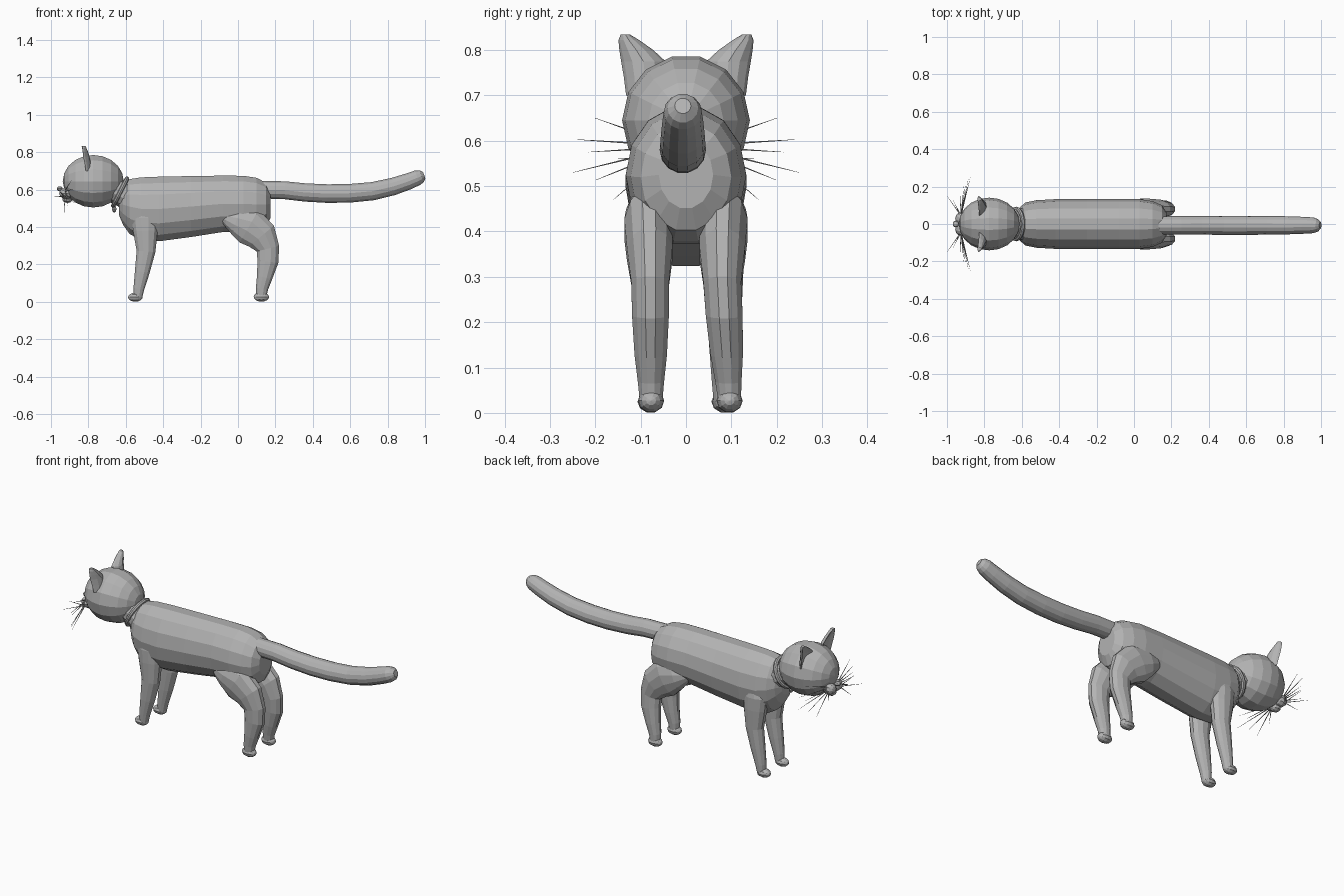
import bpy, bmesh, math
from mathutils import Vector, Matrix

if "Cube" in bpy.data.objects:
    bpy.data.objects.remove(bpy.data.objects["Cube"])

fur = bpy.data.materials.new("grey")
fur.diffuse_color = (0.45, 0.45, 0.45, 1)
fur.use_nodes = True
fur.node_tree.nodes["Principled BSDF"].inputs["Base Color"].default_value = fur.diffuse_color


def finish(name, bm):
    bmesh.ops.recalc_face_normals(bm, faces=bm.faces)
    me = bpy.data.meshes.new(name)
    bm.to_mesh(me)
    bm.free()
    me.materials.append(fur)
    ob = bpy.data.objects.new(name, me)
    bpy.context.collection.objects.link(ob)
    return ob


def skin(name, rings):
    """Join rings of points into a closed skin."""
    bm = bmesh.new()
    vs = [[bm.verts.new(p) for p in r] for r in rings]
    n = len(vs[0])
    for a, b in zip(vs, vs[1:]):
        for i in range(n):
            j = (i + 1) % n
            bm.faces.new((a[i], a[j], b[j], b[i]))
    bm.faces.new(vs[0])
    bm.faces.new(vs[-1])
    return finish(name, bm)


def loft(name, pts, sides=12, upright=False):
    """Tube along points (x, y, z, radius in the xz plane, radius along y)."""
    rings = []
    for k, (x, y, z, ra, rb) in enumerate(pts):
        a, b = pts[max(k - 1, 0)], pts[min(k + 1, len(pts) - 1)]
        t = Vector((1, 0, 0)) if upright else Vector((b[0] - a[0], 0, b[2] - a[2])).normalized()
        n = Vector((-t.z, 0, t.x))
        ring = []
        for i in range(sides):
            w = math.tau * (i + 0.5) / sides
            ring.append(Vector((x, y, z)) + n * ra * math.cos(w) + Vector((0, rb * math.sin(w), 0)))
        rings.append(ring)
    return skin(name, rings)


def ball(name, c, r, u=12, v=8):
    """Ellipsoid with its poles along x."""
    bm = bmesh.new()
    m = Matrix.Translation(c) @ Matrix.Diagonal((*r, 1)) @ Matrix.Rotation(math.pi / 2, 4, 'Y')
    bmesh.ops.create_uvsphere(bm, u_segments=u, v_segments=v, radius=1, matrix=m)
    return finish(name, bm)


# body: x, top, bottom, half width
body = [(-0.635, .58, .46, .05), (-0.615, .63, .41, .085), (-0.58, .66, .36, .115),
        (-0.52, .67, .325, .127), (-0.42, .674, .32, .133), (-0.25, .677, .343, .133),
        (-0.08, .679, .37, .133), (0.03, .678, .37, .133), (0.10, .667, .375, .122),
        (0.15, .64, .40, .10), (0.175, .60, .45, .06)]
loft("body", [(x, 0, (t + b) / 2, (t - b) / 2, w) for x, t, b, w in body], 14, True)

# neck
loft("neck", [(-0.72, 0, .625, .075, .08), (-0.63, 0, .585, .072, .083), (-0.55, 0, .545, .08, .09)])

# head and muzzle
ball("head", (-0.774, 0, .645), (.163, .141, .144), 14, 10)
for s in (-1, 1):
    ball("muzzle_pad", (-0.92, s * .028, .58), (.036, .036, .032), 10, 6)
ball("chin", (-0.912, 0, .55), (.028, .028, .022), 10, 6)
ball("nose", (-0.953, 0, .605), (.016, .018, .013), 8, 6)

# ears: cupped plates, z, inner y, outer y, x
ear = [(.70, .05, .132, -.793), (.74, .043, .137, -.797), (.775, .045, .143, -.803),
       (.80, .072, .147, -.811), (.822, .103, .149, -.82), (.834, .123, .144, -.826)]
for s in (-1, 1):
    rings = []
    for z, y0, y1, x in ear:
        h = (y1 - y0) / 2
        ring = []
        for i in range(12):
            w = math.tau * i / 12
            c = math.cos(w)
            ring.append((x - .024 * c * c * h / .048 + .01 * math.sin(w), s * ((y0 + y1) / 2 + h * c), z))
        rings.append(ring)
    skin("ear", rings)

# whiskers
tips = [(-.89, .20, .65), (-.885, .245, .603), (-.90, .215, .575), (-.875, .25, .53),
        (-.91, .20, .513), (-.93, .16, .47), (-1.0, .15, .56), (-.97, .13, .61)]
for s in (-1, 1):
    for k, (x, y, z) in enumerate(tips):
        a = Vector((-.925, s * .045, .595 - .005 * k))
        d = Vector((x, s * y, z)) - a
        bm = bmesh.new()
        m = Matrix.Translation(a + d / 2) @ d.to_track_quat('Z', 'Y').to_matrix().to_4x4()
        bmesh.ops.create_cone(bm, cap_ends=True, segments=5, radius1=.003, radius2=.0004,
                              depth=d.length, matrix=m)
        finish("whisker", bm)

# collar with a small bell
bpy.ops.mesh.primitive_torus_add(major_segments=20, minor_segments=8, major_radius=.081,
                                 minor_radius=.012, location=(-0.63, 0, .587),
                                 rotation=(0, math.radians(-63), 0))
bpy.context.object.name = "collar"
bpy.context.object.data.materials.append(fur)
ball("bell", (-0.662, 0, .497), (.012, .017, .019), 8, 6)

# tail
tail = [(.12, .60, .048), (.25, .597, .049), (.36, .585, .05), (.48, .579, .051), (.60, .581, .051),
        (.72, .592, .05), (.83, .617, .048), (.91, .644, .045), (.96, .664, .042),
        (.982, .672, .034), (.996, .677, .018)]
loft("tail", [(x, -.007, z, r, r) for x, z, r in tail], 14)

# front legs and paws
front = [(-.495, .50, .05, .035), (-.498, .45, .074, .046), (-.495, .38, .068, .046),
         (-.492, .27, .052, .041), (-.512, .16, .041, .036), (-.53, .07, .03, .029), (-.535, .025, .024, .025)]
for y in (-.078, .085):
    loft("front_leg", [(x, y, z, a, b) for x, z, a, b in front])
    ball("front_paw", (-.549, y, .025), (.039, .029, .025), 10, 8)

# hind legs and paws
hind = [(-.09, .45, .018, .015), (-.06, .447, .045, .035), (-.01, .43, .075, .05),
        (.06, .405, .105, .055), (.125, .352, .09, .052), (.16, .285, .064, .043),
        (.16, .215, .058, .042), (.142, .13, .043, .037), (.128, .07, .034, .03), (.125, .028, .028, .026)]
for s, foot in ((-1, .077), (1, .096)):
    pts = []
    for x, z, a, b in hind:
        f = max(0, min(1, (z - .03) / .27))
        pts.append((x, s * (foot + (.079 - foot) * f + max(0, z - .33) * .05), z, a, b))
    loft("hind_leg", pts)
    ball("hind_paw", (.125, s * foot, .027), (.041, .029, .027), 10, 8)
